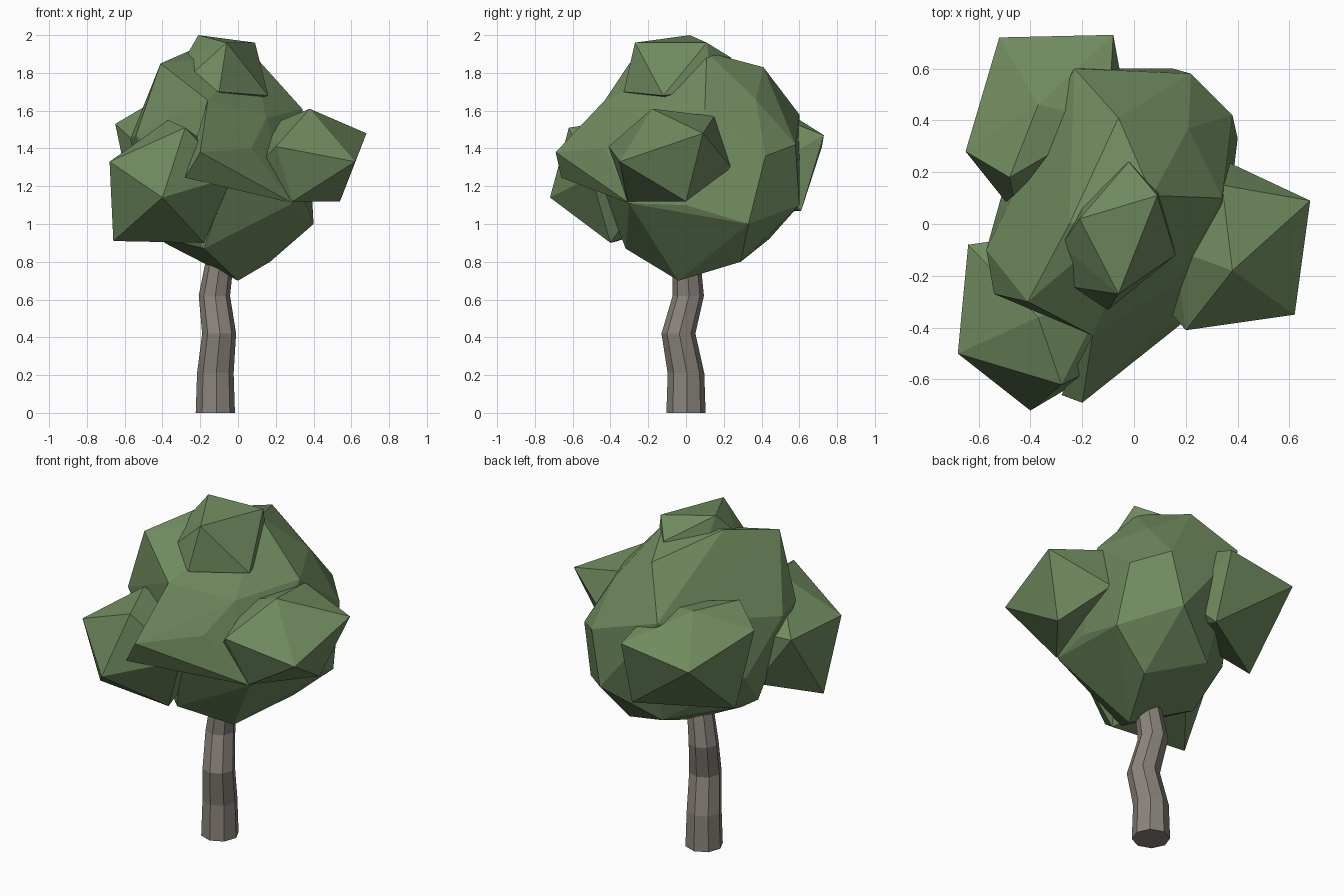
import bpy, bmesh, math


def material(name, rgb):
    m = bpy.data.materials.new(name)
    m.diffuse_color = (*rgb, 1)
    return m


LEAF = material("leaf green", (0.162, 0.258, 0.114))
BARK = material("grey bark", (0.254, 0.227, 0.198))


def finish(name, bm, mat):
    bmesh.ops.recalc_face_normals(bm, faces=bm.faces[:])
    mesh = bpy.data.meshes.new(name)
    bm.to_mesh(mesh)
    bm.free()
    mesh.materials.append(mat)
    bpy.context.collection.objects.link(bpy.data.objects.new(name, mesh))


def clump(name, corners):
    """Faceted leaf mass wrapped around a few corner points."""
    bm = bmesh.new()
    for c in corners:
        bm.verts.new(c)
    bmesh.ops.convex_hull(bm, input=bm.verts[:])
    loose = [v for v in bm.verts if not v.link_faces]
    bmesh.ops.delete(bm, geom=loose, context='VERTS')
    finish(name, bm, LEAF)


# crooked eight-sided trunk: x, y, z, radius of each ring
bm = bmesh.new()
rings = []
for x, y, z, r in [(-.12, 0, 0, .104), (-.12, 0, .21, .097), (-.10, -.04, .42, .09),
                   (-.125, .012, .62, .083), (-.09, .0, .85, .072)]:
    rings.append([bm.verts.new((x + r * math.cos(a * math.pi / 4 + .05),
                                y + r * math.sin(a * math.pi / 4 + .05), z)) for a in range(8)])
for lo, hi in zip(rings, rings[1:]):
    for i in range(8):
        j = (i + 1) % 8
        bm.faces.new((lo[i], lo[j], hi[j], hi[i]))
bm.faces.new(rings[0][::-1])
bm.faces.new(rings[-1])
finish("trunk", bm, BARK)

# main crown
clump("main_crown", [
    (0, -.04, .70), (.17, .29, .80), (-.37, 0, .89), (-.18, -.32, .87), (-.15, .44, .92),
    (.40, .33, 1.0), (.29, -.30, 1.11), (.36, 0, 1.1), (.15, .60, 1.10), (-.50, .15, 1.15),
    (-.45, -.04, .94), (-.06, -.45, 1.22), (-.25, 0, 1.92), (.15, -.24, 1.56),
    (.38, .42, 1.36), (.07, -.42, 1.40), (-.57, -.10, 1.45), (-.54, -.27, 1.47),
    (.22, .58, 1.42), (-.23, .60, 1.58), (.34, .10, 1.61), (-.41, -.30, 1.85),
    (.21, .37, 1.66), (-.06, .41, 1.83), (.07, .11, 1.91), (-.16, -.43, 1.655)])

# overhanging lip at the front of the crown
clump("front_lip", [
    (-.16, -.43, 1.655), (-.20, -.69, 1.38), (-.28, -.66, 1.245), (-.04, -.50, 1.25),
    (.07, -.43, 1.40), (.15, -.24, 1.56), (.29, -.30, 1.11)])

# smaller clumps
clump("right_clump", [
    (.68, .09, 1.48), (.62, -.35, 1.33), (.54, 0, 1.12), (.38, -.18, 1.61),
    (.20, -.41, 1.41), (.34, .15, 1.57), (.36, .24, 1.30), (.29, -.31, 1.12),
    (.06, -.25, 1.26), (.1, .17, 1.38), (.16, -.1, 1.52)])
clump("front_left_clump", [
    (-.68, -.50, 1.33), (-.40, -.72, 1.14), (-.66, -.36, .91), (-.18, -.40, .90),
    (-.03, -.50, 1.25), (-.28, -.62, 1.51), (-.64, -.08, 1.33), (-.37, -.36, 1.55),
    (-.42, -.06, 1.02), (-.08, -.24, 1.13), (-.10, -.26, 1.38), (-.36, -.04, 1.34)])
clump("back_left_clump", [
    (-.52, .72, 1.41), (-.08, .73, 1.47), (-.65, .28, 1.53), (-.37, .46, 1.64),
    (-.07, .61, 1.07), (-.55, .32, 1.05), (-.48, .18, 1.63), (-.45, .03, 1.35),
    (-.1, .4, 1.6), (-.16, .12, 1.29), (-.02, .4, 1.28)])
clump("top_clump", [
    (-.06, -.27, 1.96), (-.21, .02, 2.0), (.09, .11, 1.96), (-.02, .24, 1.88),
    (-.10, -.33, 1.70), (.16, -.12, 1.68), (-.26, -.24, 1.78), (-.28, -.08, 1.88),
    (.1, .14, 1.72), (-.18, .14, 1.72), (-.05, -.05, 1.62)])
